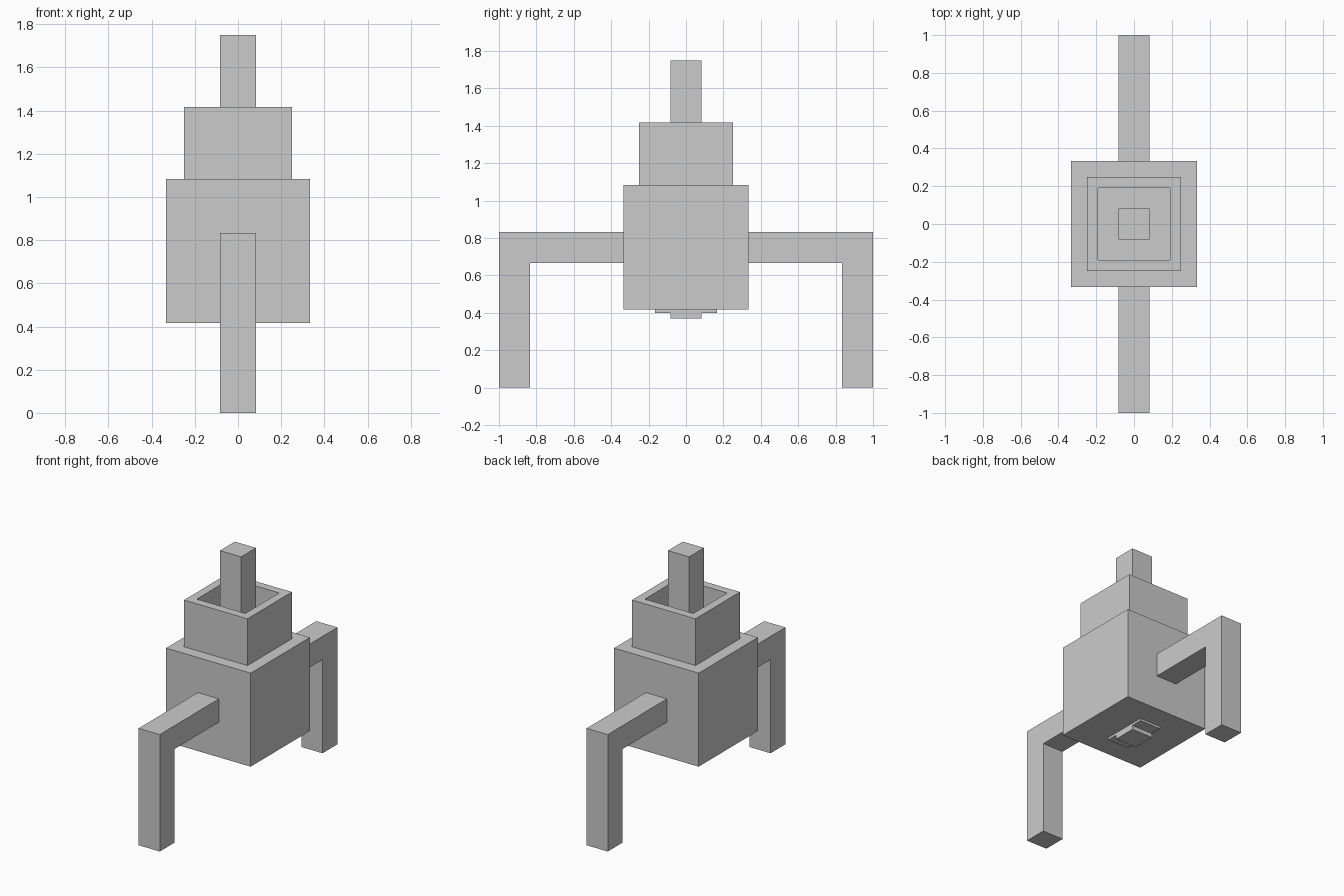
import bpy, bmesh
from mathutils import Vector

if "Cube" in bpy.data.objects:
    bpy.data.objects.remove(bpy.data.objects["Cube"])

U = 1 / 12  # grid unit of the model


def finish(name, bm):
    bmesh.ops.recalc_face_normals(bm, faces=bm.faces)
    mesh = bpy.data.meshes.new(name)
    bm.to_mesh(mesh)
    bm.free()
    obj = bpy.data.objects.new(name, mesh)
    bpy.context.collection.objects.link(obj)
    return obj


def box_mesh(hx, hy, z0, z1):
    """Box centred on the z axis, with half widths hx and hy."""
    bm = bmesh.new()
    bmesh.ops.create_cube(bm, size=1)
    bmesh.ops.scale(bm, vec=(2 * hx, 2 * hy, z1 - z0), verts=bm.verts)
    bmesh.ops.translate(bm, vec=(0, 0, (z0 + z1) / 2), verts=bm.verts)
    return bm


def box(name, hx, hy, z0, z1):
    return finish(name, box_mesh(hx, hy, z0, z1))


# Main body and the rod standing in the collar
box("body", 4 * U, 4 * U, 5 * U, 13 * U)
box("top_rod", U, U, 13 * U, 21 * U)

# Stepped plate under the body
box("bottom_plate", U, 2 * U, 0.40, 5 * U)
box("bottom_nub", U, U, 0.37, 0.40)

# Square collar: hollowed down to the top of the body
bm = box_mesh(3 * U, 3 * U, 13 * U, 17 * U)
bm.normal_update()
top = max(bm.faces, key=lambda f: f.calc_center_median().z)
bottom = min(bm.faces, key=lambda f: f.calc_center_median().z)
bmesh.ops.inset_individual(bm, faces=[top], thickness=U)
floor = bmesh.ops.extrude_discrete_faces(bm, faces=[top])["faces"][0]
bmesh.ops.translate(bm, vec=(0, 0, -4 * U), verts=floor.verts)
bmesh.ops.delete(bm, geom=[floor, bottom], context='FACES')
finish("collar", bm)

# L-shaped legs: profile in (y, z), extruded along x, one on each side
profile = [(4, 8), (10, 8), (10, 0), (12, 0), (12, 10), (4, 10)]
for name, side in (("front_leg", -1), ("back_leg", 1)):
    bm = bmesh.new()
    face = bm.faces.new([bm.verts.new(Vector((-1, side * y, z)) * U) for y, z in profile])
    ext = bmesh.ops.extrude_face_region(bm, geom=[face])["geom"]
    bmesh.ops.translate(bm, vec=(2 * U, 0, 0),
                        verts=[v for v in ext if isinstance(v, bmesh.types.BMVert)])
    finish(name, bm)
